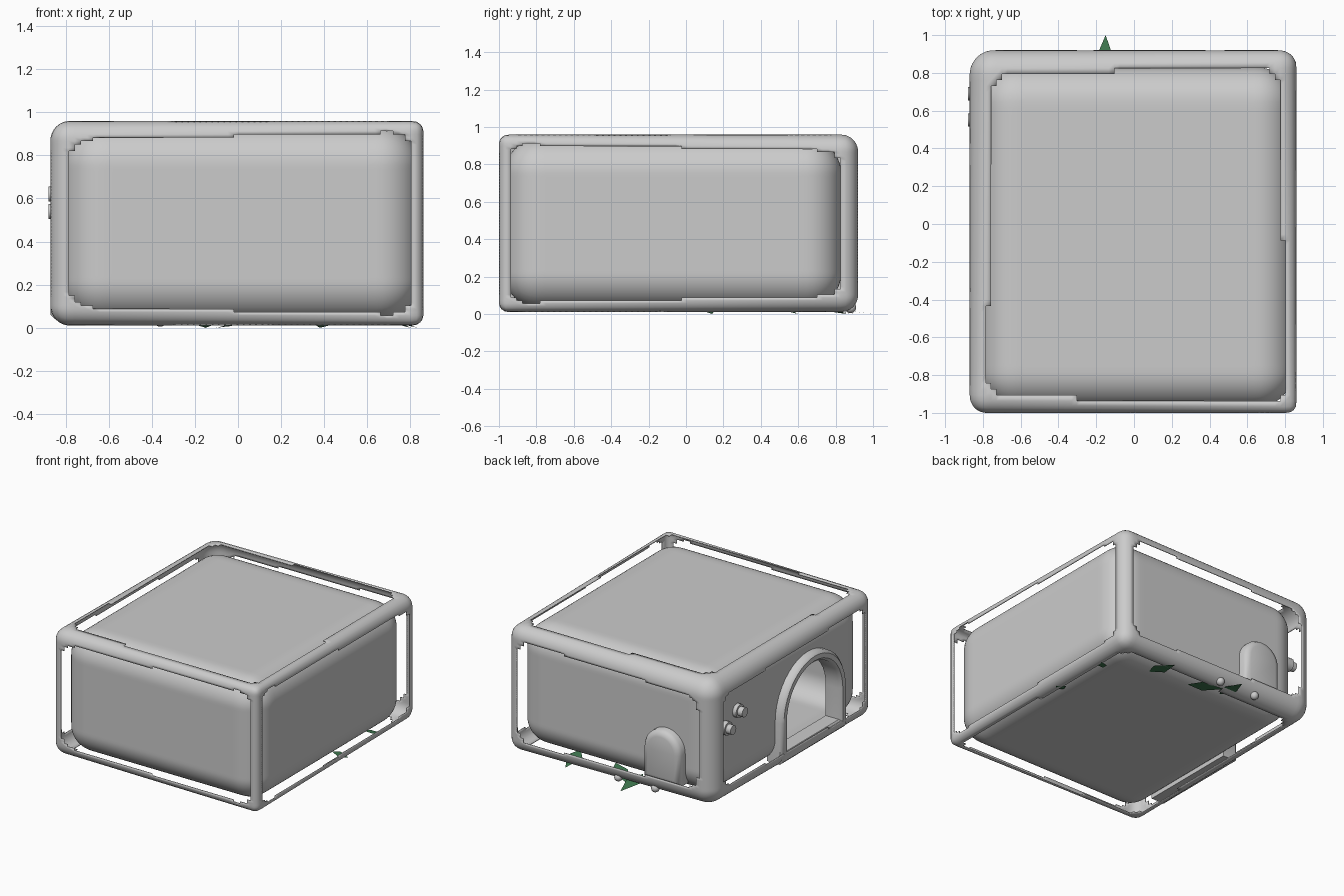
import bpy, bmesh, math
from mathutils import Vector, Matrix

cube = bpy.data.objects.get("Cube")
if cube:
    bpy.data.objects.remove(cube, do_unlink=True)


def material(name, rgb):
    m = bpy.data.materials.new(name)
    m.use_nodes = True
    m.diffuse_color = (*rgb, 1)
    m.node_tree.nodes["Principled BSDF"].inputs["Base Color"].default_value = (*rgb, 1)
    return m


GREY = material("light grey", (0.6, 0.6, 0.6))
GREEN = material("leaf green", (0.05, 0.19, 0.08))


def finish(bm, name, mat, smooth=True, recalc=True):
    if recalc:
        bmesh.ops.recalc_face_normals(bm, faces=bm.faces[:])
    me = bpy.data.meshes.new(name)
    bm.to_mesh(me)
    bm.free()
    me.materials.append(mat)
    ob = bpy.data.objects.new(name, me)
    bpy.context.collection.objects.link(ob)
    if smooth:
        bpy.ops.object.select_all(action='DESELECT')
        ob.select_set(True)
        bpy.context.view_layer.objects.active = ob
        bpy.ops.object.shade_smooth_by_angle(angle=math.radians(45))
    return ob


def solidify(ob, thickness):
    mod = ob.modifiers.new("Thickness", 'SOLIDIFY')
    mod.thickness = thickness
    mod.offset = -1


def in_window(q, half, r, corner):
    """True where a point of the unit cube lies in a rounded opening of its face."""
    axis = max(range(3), key=lambda i: abs(q[i]))
    gaps = [half[i] * (1 - abs(q[i])) - r for i in range(3) if i != axis]
    return min(gaps) > 0 and math.hypot(*[max(corner - g, 0) for g in gaps]) < corner


def rounded_box(lo, hi, radius, cuts, windows=False):
    """Box with rounded edges; radius is a function of the unit-cube position."""
    lo, hi = Vector(lo), Vector(hi)
    mid, half = (lo + hi) / 2, (hi - lo) / 2
    bm = bmesh.new()
    bmesh.ops.create_cube(bm, size=2)
    bmesh.ops.subdivide_edges(bm, edges=bm.edges[:], cuts=cuts, use_grid_fill=True)
    if windows:
        gone = []
        for f in bm.faces:
            q = f.calc_center_median()
            if in_window(q, half, radius(q), 0.1):
                gone.append(f)
        bmesh.ops.delete(bm, geom=gone, context='FACES')
    for v in bm.verts:
        r = radius(v.co)
        p = Vector([v.co[i] * half[i] for i in range(3)])
        core = Vector([max(r - half[i], min(half[i] - r, p[i])) for i in range(3)])
        v.co = mid + core + (p - core).normalized() * r
    return bm


def arch(centre, width, bottom, top, inset=0, steps=20):
    """Arch outline as (sideways, height) pairs."""
    r = width / 2 - inset
    spring = top - width / 2
    pts = [(centre - r, bottom + inset), (centre + r, bottom + inset)]
    for i in range(steps + 1):
        a = math.pi * i / steps
        pts.append((centre + r * math.cos(a), spring + r * math.sin(a)))
    return pts


DOOR = dict(centre=-0.3, width=0.78, bottom=0.04, top=0.74)


def in_door(p, inset):
    r = DOOR["width"] / 2 - inset
    spring = DOOR["top"] - DOOR["width"] / 2
    dy, dz = p.y - DOOR["centre"], p.z - spring
    if p.x > -0.5 or p.z < DOOR["bottom"] + inset:
        return False
    return abs(dy) < r if dz < 0 else math.hypot(dy, dz) < r


# Hollow body with a doorway in the -x wall
bm = rounded_box((-0.81, -0.97, 0.03), (0.84, 0.83, 0.94), lambda q: 0.19, 48)
bmesh.ops.recalc_face_normals(bm, faces=bm.faces[:])
hole = [f for f in bm.faces if in_door(f.calc_center_median(), 0.04)]
bmesh.ops.delete(bm, geom=hole, context='FACES')
solidify(finish(bm, "body", GREY, recalc=False), 0.03)

# Thin outer frame of rounded edges, softer towards the back and -x side
bm = rounded_box((-0.87, -1.0, 0.01), (0.86, 0.92, 0.96),
                 lambda q: 0.09 + 0.02 * (q.y - q.x), 60, windows=True)
solidify(finish(bm, "edge_frame", GREY, recalc=False), 0.006)

# Raised rim around the doorway
bm = bmesh.new()
rings = []
for x, inset in ((-0.74, 0), (-0.85, 0), (-0.87, 0.02), (-0.87, 0.055),
                 (-0.85, 0.075), (-0.74, 0.075)):
    rings.append([bm.verts.new((x, y, z)) for y, z in arch(inset=inset, **DOOR)])
for a, b in zip(rings, rings[1:] + rings[:1]):
    n = len(a)
    for i in range(n):
        bm.faces.new((a[i], a[(i + 1) % n], b[(i + 1) % n], b[i]))
finish(bm, "door_rim", GREY)

# Small arched hatch on the back
bm = bmesh.new()
rings = []
for y, inset in ((0.8, 0), (0.87, 0), (0.895, 0.015), (0.905, 0.045)):
    rings.append([bm.verts.new((x, y, z)) for x, z in arch(-0.42, 0.31, 0.1, 0.49, inset)])
for a, b in zip(rings, rings[1:]):
    n = len(a)
    for i in range(n):
        bm.faces.new((a[i], a[(i + 1) % n], b[(i + 1) % n], b[i]))
bm.faces.new(rings[-1])
finish(bm, "back_hatch", GREY)

# Two stepped knobs on the -x wall
for i, (y, z) in enumerate(((0.55, 0.62), (0.69, 0.54))):
    bm = bmesh.new()
    for r, x0, x1 in ((0.05, -0.78, -0.84), (0.035, -0.83, -0.88)):
        place = Matrix.Translation(((x0 + x1) / 2, y, z)) @ Matrix.Rotation(math.pi / 2, 4, 'Y')
        bmesh.ops.create_cone(bm, cap_ends=True, segments=20, radius1=r, radius2=r,
                              depth=x0 - x1, matrix=place)
    finish(bm, f"knob_{i + 1}", GREY)

# Little round feet under the back edge
for i, x in enumerate((-0.05, -0.36)):
    bm = bmesh.new()
    bmesh.ops.create_uvsphere(bm, u_segments=16, v_segments=10, radius=0.03,
                              matrix=Matrix.Translation((x, 0.88, 0.035)))
    finish(bm, f"back_foot_{i + 1}", GREY)

# Pointed leaves poking out beneath: base, tip, half width
LEAVES = (((-0.16, 0.74), (-0.15, 1.0), 0.06), ((0.1, 0.7), (-0.1, 0.86), 0.06),
          ((0.42, 0.66), (0.38, 0.9), 0.06), ((0.7, 0.5), (0.8, 0.6), 0.03),
          ((0.72, 0.1), (0.83, 0.14), 0.04))
for i, (base, tip, w) in enumerate(LEAVES):
    b, t = Vector((*base, 0.035)), Vector((*tip, 0.0))
    side = Vector((b.y - t.y, t.x - b.x, 0)).normalized() * w
    middle = b.lerp(t, 0.4)
    bm = bmesh.new()
    bm.faces.new([bm.verts.new(p) for p in (b, middle - side, t)])
    bm.faces.new([bm.verts.new(p) for p in (b, t, middle + side)])
    finish(bm, f"leaf_{i + 1}", GREEN, smooth=False)
